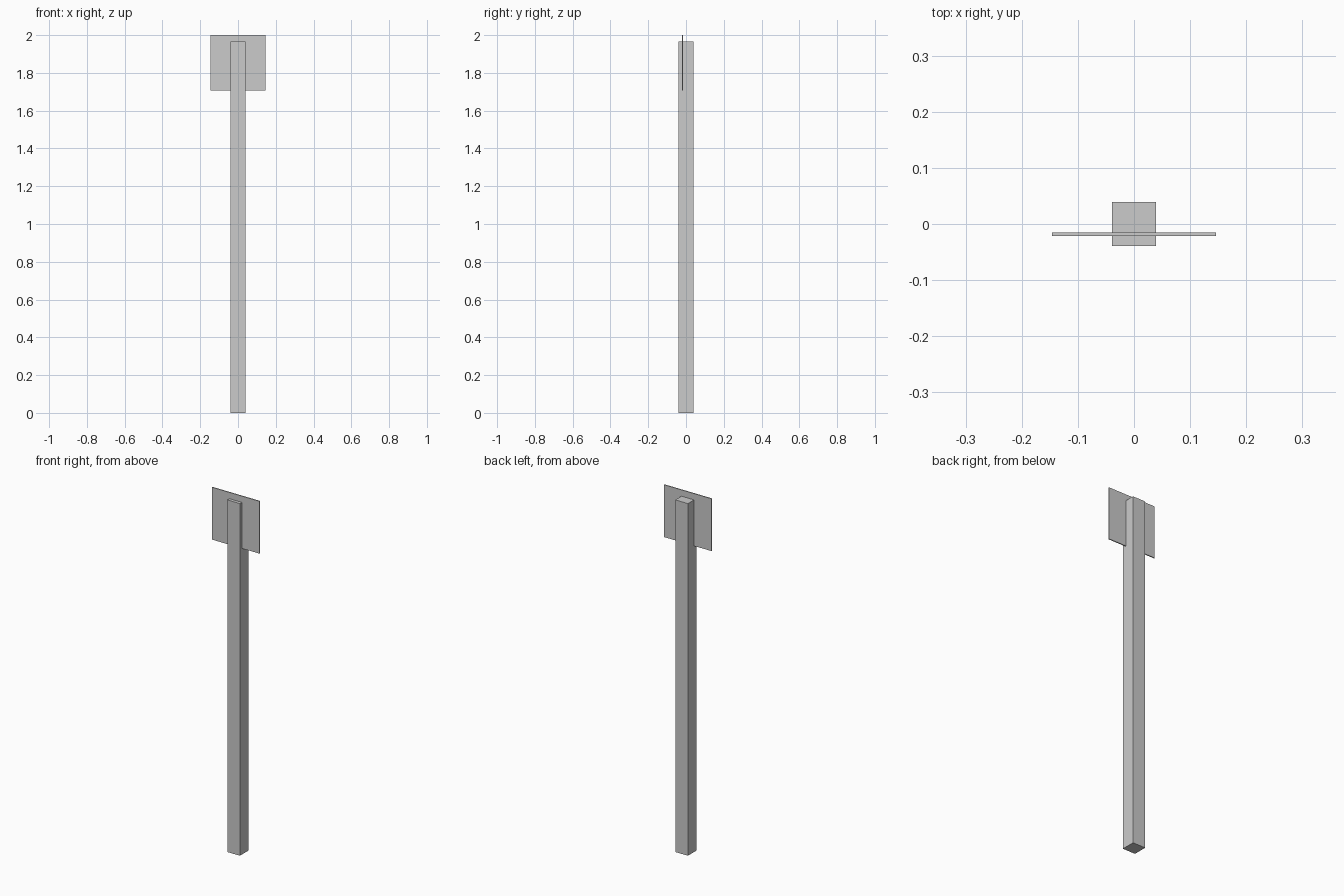
import bpy

# Remove the default cube
cube = bpy.data.objects.get("Cube")
if cube:
    bpy.data.objects.remove(cube, do_unlink=True)

# Single flat colour
grey = bpy.data.materials.new("light_grey")
grey.use_nodes = True
colour = (0.6, 0.6, 0.6, 1.0)
grey.diffuse_color = colour
grey.node_tree.nodes["Principled BSDF"].inputs["Base Color"].default_value = colour


def box(name, low, high):
    """Add a box spanning two opposite corners."""
    centre = [(a + b) / 2 for a, b in zip(low, high)]
    bpy.ops.mesh.primitive_cube_add(size=1, location=centre)
    obj = bpy.context.object
    obj.name = name
    obj.scale = [b - a for a, b in zip(low, high)]
    bpy.ops.object.transform_apply(location=False, rotation=False, scale=True)
    obj.data.materials.append(grey)
    return obj


# Square upright post
half_post = 0.0388
box("post", (-half_post, -half_post, 0), (half_post, half_post, 1.965))

# Thin square sign plate, let into the post near its front face
half_plate = 0.146
box("sign_plate", (-half_plate, -0.021, 2 - 2 * half_plate), (half_plate, -0.0155, 2))
